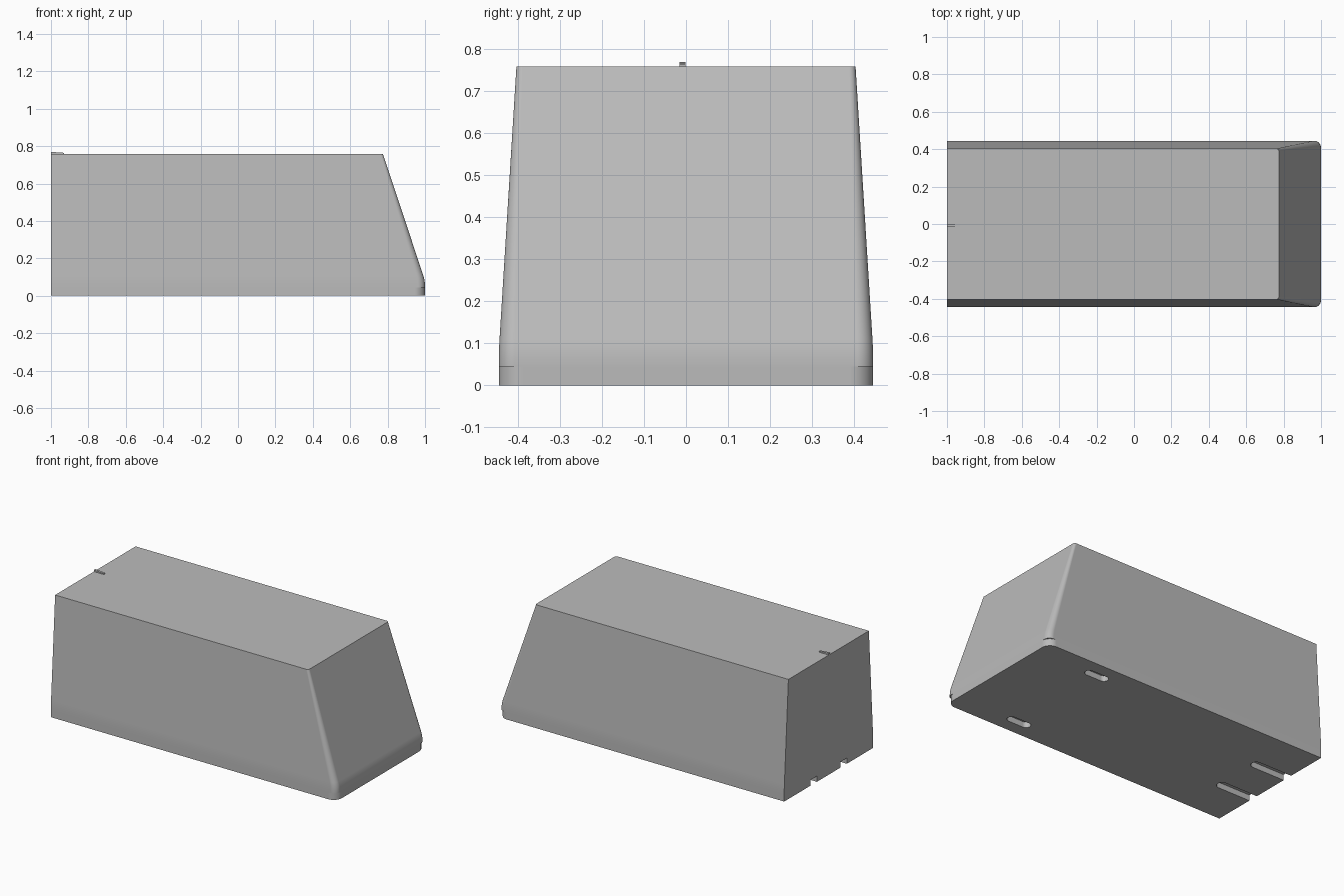
import bpy, bmesh, math

cube = bpy.data.objects.get("Cube")
if cube:
    bpy.data.objects.remove(cube, do_unlink=True)

BACK, NOSE, HALF = -1.0, 1.0, 0.445
TOP, SEAM, BEND = 0.758, 0.045, 0.08

grey = bpy.data.materials.new("plain grey")
grey.use_nodes = True
grey.diffuse_color = (0.5, 0.5, 0.5, 1)
grey.node_tree.nodes["Principled BSDF"].inputs["Base Color"].default_value = (0.5, 0.5, 0.5, 1)


def loft(name, rings):
    """Solid through a stack of equal rings, capped at both ends."""
    bm = bmesh.new()
    loops = [[bm.verts.new(p) for p in ring] for ring in rings]
    n = len(loops[0])
    for low, high in zip(loops, loops[1:]):
        for i in range(n):
            j = (i + 1) % n
            bm.faces.new((low[i], low[j], high[j], high[i]))
    bm.faces.new(loops[0][::-1])
    bm.faces.new(loops[-1])
    bmesh.ops.recalc_face_normals(bm, faces=bm.faces)
    mesh = bpy.data.meshes.new(name)
    bm.to_mesh(mesh)
    bm.free()
    mesh.materials.append(grey)
    obj = bpy.data.objects.new(name, mesh)
    bpy.context.collection.objects.link(obj)
    return obj


def outline(z, nose, half, radius, steps=10):
    """Rectangle with square back corners and rounded nose corners."""
    pts = [(BACK, -half, z)]
    for side, start in ((-1, -90), (1, 0)):
        for i in range(steps + 1):
            a = math.radians(start + 90 * i / steps)
            pts.append((nose - radius + radius * math.cos(a),
                        side * (half - radius) + radius * math.sin(a), z))
    return pts + [(BACK, half, z)]


def stadium(x0, x1, y, width, z, steps=12):
    """Slot outline running along x with round ends."""
    r, pts = width / 2, []
    for cx, start in ((x1 - r, -90), (x0 + r, 90)):
        for i in range(steps + 1):
            a = math.radians(start + 180 * i / steps)
            pts.append((cx + r * math.cos(a), y + r * math.sin(a), z))
    return pts


def finish(obj):
    bpy.ops.object.select_all(action='DESELECT')
    obj.select_set(True)
    bpy.context.view_layer.objects.active = obj
    bpy.ops.object.shade_smooth_by_angle(angle=math.radians(30))
    obj.modifiers.new("even_shading", 'WEIGHTED_NORMAL').keep_sharp = True


# Upper body: short upright skirt, soft bend, then tapered sides and raked nose
blend = 0.03
rings = [outline(SEAM, NOSE, HALF, 0.038)]
for z in (BEND - blend, BEND - 0.015, BEND, BEND + 0.015, BEND + blend, TOP):
    t = z - BEND
    inset = (t + blend) ** 2 / (4 * blend) if t < blend else t
    radius = 0.038 - 0.023 * max(t, 0) / (TOP - BEND)
    rings.append(outline(z, NOSE - 0.332 * inset, HALF - 0.062 * inset, radius))
finish(loft("body", rings))

# Base plate with rounder nose corners
base = loft("base_plate", [outline(z, NOSE, HALF, 0.056) for z in (0, SEAM)])

# Mounting slots cut in the underside: two closed pockets, two open at the back
for side in (-1, 1):
    for x0, x1, y, width in ((0.48, 0.64, 0.34, 0.055), (-1.2, -0.74, 0.15, 0.065)):
        cutter = loft("slot_cutter", [stadium(x0, x1, side * y, width, z) for z in (-0.05, 0.036)])
        cutter.hide_render = True
        cut = base.modifiers.new("slot", 'BOOLEAN')
        cut.operation, cut.solver, cut.object = 'DIFFERENCE', 'EXACT', cutter
        bpy.context.view_layer.objects.active = base
        bpy.ops.object.modifier_apply(modifier=cut.name)
        bpy.data.objects.remove(cutter, do_unlink=True)
finish(base)

# Small alignment rib on the roof at the back edge
rib = [[(x, y, z) for y, z in ((-0.015, TOP), (-0.001, TOP), (-0.001, h), (-0.015, h))]
       for x, h in ((BACK, TOP + 0.011), (-0.93, TOP + 0.006))]
loft("roof_rib", rib)
